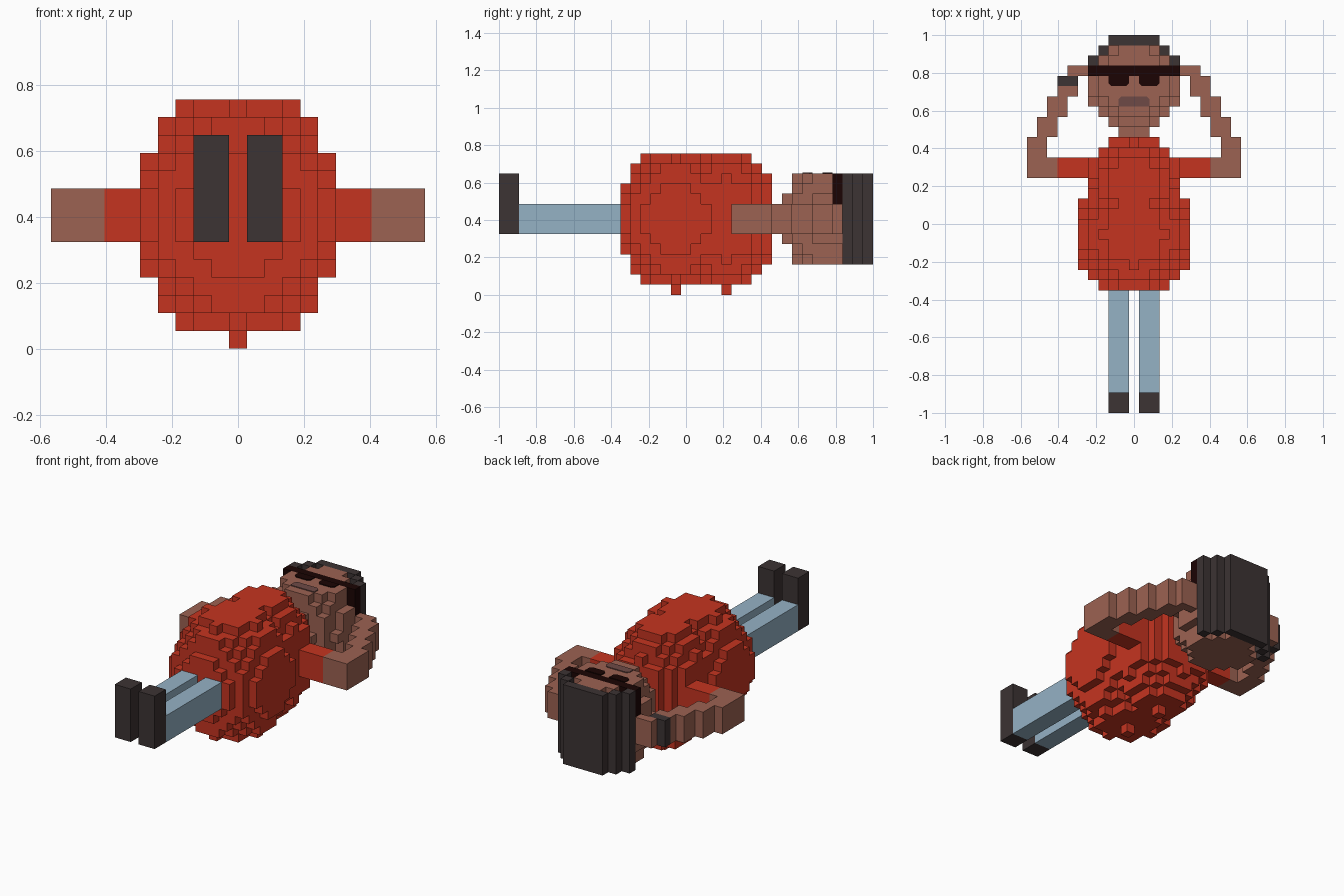
import bpy, bmesh, math

cube = bpy.data.objects.get("Cube")
if cube:
    bpy.data.objects.remove(cube, do_unlink=True)

U = 2 / 37  # edge length of one block


def material(name, srgb):
    lin = [((c / 255 + 0.055) / 1.055) ** 2.4 if c > 10 else c / 255 / 12.92 for c in srgb]
    m = bpy.data.materials.new(name)
    m.use_nodes = True
    m.diffuse_color = (*lin, 1)
    m.node_tree.nodes["Principled BSDF"].inputs["Base Color"].default_value = (*lin, 1)
    return m


RED = material("shirt red", (197, 52, 32))
SKIN = material("skin brown", (156, 98, 82))
DENIM = material("denim blue", (149, 178, 197))
DARK = material("charcoal", (60, 51, 51))
LENS = material("glasses black", (27, 4, 3))
LIP = material("moustache brown", (110, 74, 70))


def block(i0, i1, j0, j1, k0, k1):
    """Cells of a box, inclusive block numbers (i across, j along, k up)."""
    return {(i, j, k) for i in range(i0, i1 + 1)
            for j in range(j0, j1 + 1) for k in range(k0, k1 + 1)}


def ellipsoid(j0, k0, r, c, low, high):
    """Cells of an upright ellipsoid on the centre line, cut off at low and high."""
    n = math.ceil(r)
    return {(i, j, k) for i, j, k in block(-n, n, j0 - n, j0 + n, low, high)
            if (i * i + (j - j0) ** 2) / r ** 2 + ((k - k0) / c) ** 2 <= 1}


def mirrored(cells):
    return {(-i, j, k) for i, j, k in cells}


def finish(name, mat, bm):
    me = bpy.data.meshes.new(name)
    bm.to_mesh(me)
    bm.free()
    me.materials.append(mat)
    bpy.context.collection.objects.link(bpy.data.objects.new(name, me))


def build(name, mat, cells):
    """Skin the outside of a set of cells as one flat-shaded mesh."""
    bm = bmesh.new()
    verts = {}

    def vert(p):
        if p not in verts:
            verts[p] = bm.verts.new(((p[0] - 0.5) * U, -1 + p[1] * U, p[2] * U))
        return verts[p]

    for c in cells:
        for axis in range(3):
            for side in (0, 1):
                n = list(c)
                n[axis] += 1 if side else -1
                if tuple(n) in cells:
                    continue
                a, b = (axis + 1) % 3, (axis + 2) % 3
                loop = [(0, 0), (1, 0), (1, 1), (0, 1)]
                if not side:
                    loop.reverse()
                face = []
                for s, t in loop:
                    p = list(c)
                    p[axis] += side
                    p[a] += s
                    p[b] += t
                    face.append(vert(tuple(p)))
                bm.faces.new(face)
    finish(name, mat, bm)


def plate(name, mat, outline, z=12 * U, t=0.006):
    """Thin raised plate on the face from an anticlockwise outline."""
    bm = bmesh.new()
    base = bm.faces.new([bm.verts.new((x, y, z - 0.001)) for x, y in outline])
    top = bmesh.ops.extrude_face_region(bm, geom=[base])["geom"]
    bmesh.ops.translate(bm, vec=(0, 0, t),
                        verts=[v for v in top if isinstance(v, bmesh.types.BMVert)])
    bmesh.ops.recalc_face_normals(bm, faces=bm.faces[:])
    finish(name, mat, bm)


# Torso: round belly and a narrower chest, with pegs at their lowest points
torso = ellipsoid(17, 7, 5.95, 7, 0, 13) | ellipsoid(22, 7, 4.95, 7, 0, 13)
build("torso", RED, torso)

# Legs, shoes, sleeves and arms bent up to the head
leg = block(1, 2, 2, 11, 6, 8)
shoe = block(1, 2, 0, 1, 6, 11)
sleeve = block(4, 7, 23, 24, 6, 8)
arm = block(8, 10, 23, 24, 6, 8)
for i, j0, j1 in ((9, 25, 26), (8, 27, 28), (7, 29, 30), (6, 31, 32), (5, 33, 33)):
    arm |= block(i, i + 1, j0, j1, 6, 8)
watch = block(-7, -6, 32, 32, 6, 8)
for part, mat, cells in (("leg", DENIM, leg), ("shoe", DARK, shoe),
                         ("sleeve", RED, sleeve), ("arm", SKIN, arm)):
    build("left_" + part, mat, cells)
    build("right_" + part, mat, mirrored(cells) - watch)
build("wristwatch", DARK, watch)

# Hair: stepped upright shell around the crown
hair = block(-2, 2, 36, 36, 3, 11)
for w, j in ((4, 34), (3, 35)):
    hair |= block(w, w, j, j, 3, 11) | block(-w, -w, j, j, 3, 11)
build("hair", DARK, hair)

# Sunglasses band, then the round head and neck around it
glasses = block(-4, 4, 33, 33, 9, 11)
head = ellipsoid(32, 7, 4.5, 6, 3, 11) | block(-1, 1, 27, 27, 6, 8)
build("sunglasses_band", LENS, glasses)
build("head", SKIN, head - glasses - hair)

# Lenses with clipped lower corners
y0, y1, c = -1 + 32 * U, -1 + 33 * U, 0.015
x0, x1 = 0.5 * U, 2.5 * U
lens = [(x0 + c, y0), (x1 - c, y0), (x1, y0 + c), (x1, y1), (x0, y1), (x0, y0 + c)]
plate("left_lens", LENS, lens)
plate("right_lens", LENS, [(-x, y) for x, y in reversed(lens)])

# Moustache with clipped upper corners
y0, y1, w = -1 + 30 * U, -1 + 31 * U, 1.5 * U
plate("moustache", LIP, [(-w, y0), (w, y0), (w, y1 - c), (w - c, y1), (c - w, y1), (-w, y1 - c)])
